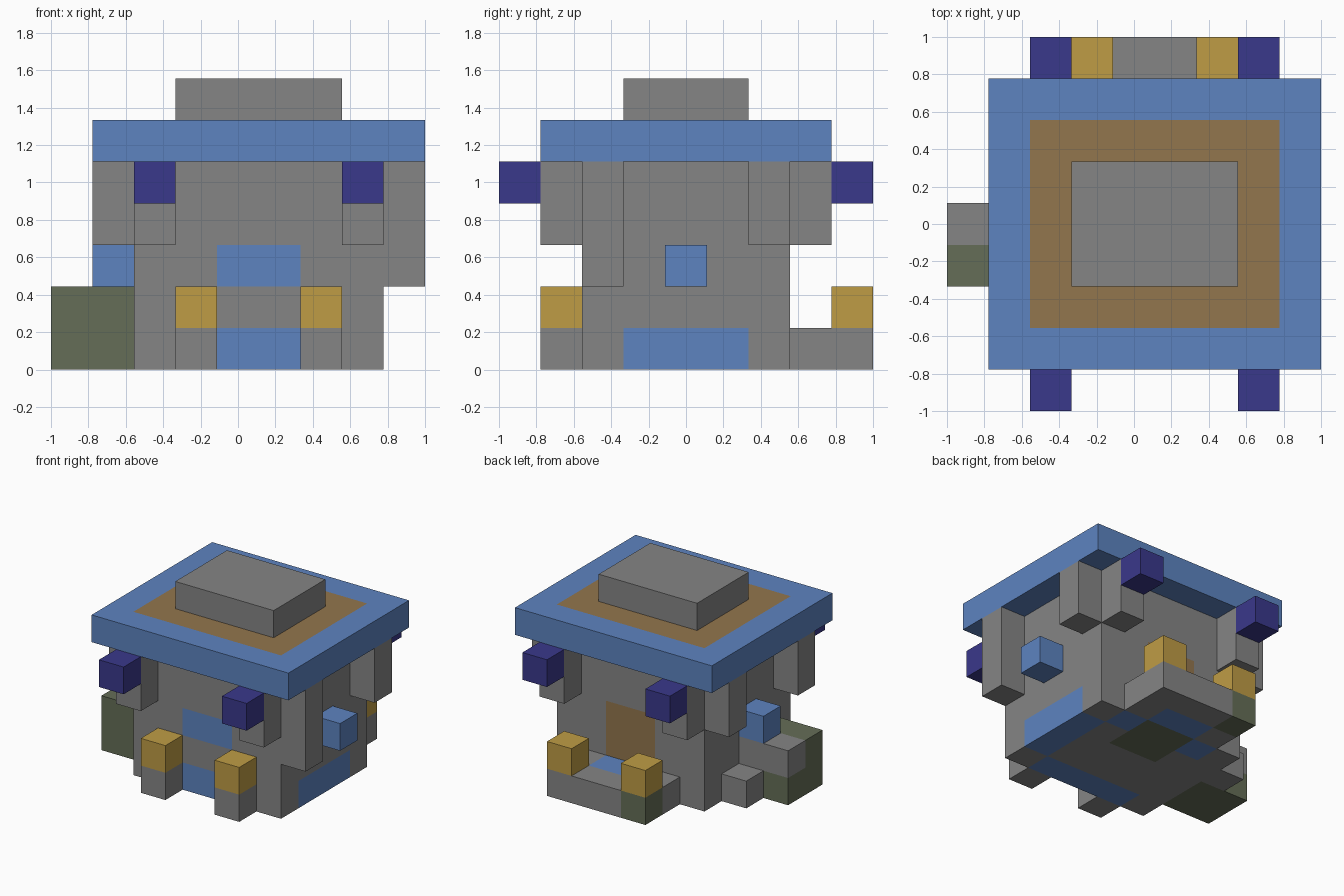
import bpy
import bmesh
from mathutils import Vector

if "Cube" in bpy.data.objects:
    bpy.data.objects.remove(bpy.data.objects["Cube"])

U = 2 / 9                          # one building block
ORIGIN = Vector((-1, -1, 0))


def material(name, rgb):
    m = bpy.data.materials.new(name)
    m.use_nodes = True
    m.diffuse_color = (*rgb, 1)
    m.node_tree.nodes["Principled BSDF"].inputs["Base Color"].default_value = (*rgb, 1)
    return m


stone = material("stone grey", (0.235, 0.235, 0.235))
blue = material("sky blue", (0.11, 0.23, 0.53))
gold = material("gold", (0.52, 0.335, 0.06))
navy = material("navy", (0.042, 0.04, 0.26))
moss = material("moss green", (0.13, 0.155, 0.095))
brown = material("wood brown", (0.29, 0.18, 0.075))


def block(name, lo, hi, mat, painted=()):
    """Box spanning block cells lo to hi (inclusive); painted = (lo, hi, material) cell regions."""
    bm = bmesh.new()
    bmesh.ops.create_cube(bm, size=1)
    a, b = Vector(lo), Vector(hi) + Vector((1, 1, 1))
    for v in bm.verts:
        v.co = [a[n] if v.co[n] < 0 else b[n] for n in range(3)]
    mats = [mat]
    if painted:
        # cut along the block grid, then colour faces by the cell they belong to
        for n in range(3):
            normal = [int(n == m) for m in range(3)]
            for s in range(lo[n] + 1, hi[n] + 1):
                bmesh.ops.bisect_plane(bm, geom=bm.verts[:] + bm.edges[:] + bm.faces[:],
                                       plane_co=[s * c for c in normal], plane_no=normal)
        bm.normal_update()
        for f in bm.faces:
            cell = f.calc_center_median() - f.normal * 0.5
            for p_lo, p_hi, p_mat in painted:
                if all(p_lo[n] < cell[n] < p_hi[n] + 1 for n in range(3)):
                    if p_mat not in mats:
                        mats.append(p_mat)
                    f.material_index = mats.index(p_mat)
    for v in bm.verts:
        v.co = v.co * U + ORIGIN
    mesh = bpy.data.meshes.new(name)
    bm.to_mesh(mesh)
    bm.free()
    for m in mats:
        mesh.materials.append(m)
    obj = bpy.data.objects.new(name, mesh)
    bpy.context.collection.objects.link(obj)
    return obj


# Main walls with window, door and base panels
block("walls", (2, 2, 0), (7, 6, 4), stone, [
    ((3, 2, 0), (6, 2, 0), blue),
    ((7, 3, 0), (7, 5, 0), blue),
    ((3, 6, 0), (6, 6, 0), blue),
    ((4, 5, 0), (5, 6, 0), moss),
    ((4, 2, 2), (5, 2, 2), blue),
    ((4, 6, 1), (5, 6, 2), brown),
])

# Roof with wooden inlay and raised cap
block("roof", (1, 1, 5), (8, 7, 5), blue, [((2, 2, 5), (7, 6, 5), brown)])
for v_face in bpy.data.objects["roof"].data.polygons:
    if v_face.normal.z < -0.5:
        v_face.material_index = 0
block("roof_cap", (3, 3, 6), (6, 5, 6), stone)

# Corner brackets below the eaves, and hanging lamps
for side, i, outer in (("right", 2, 1), ("left", 7, 8)):
    for end, j, bracket_j, lamp_j in (("front", 2, 1, 0), ("back", 6, 7, 8)):
        low = 2 if (side, end) == ("left", "front") else 3
        block(f"{end}_{side}_bracket", (i, bracket_j, 3), (i, bracket_j, 4), stone)
        block(f"{end}_{side}_side_bracket", (outer, j, low), (outer, j, 4), stone)
        block(f"{end}_{side}_lamp", (i, lamp_j, 4), (i, lamp_j, 4), navy)
    block(f"{side}_window_box", (outer, 4, 2), (outer, 4, 2), blue)

# Front posts with gold tops
for side, i in (("right", 3), ("left", 6)):
    block(f"front_{side}_post", (i, 1, 0), (i, 1, 0), stone)
    block(f"front_{side}_post_top", (i, 1, 1), (i, 1, 1), gold)
    block(f"back_{side}_post_top", (i, 8, 1), (i, 8, 1), gold)

# Back porch with inlaid path
block("porch", (3, 7, 0), (6, 8, 0), stone, [
    ((4, 7, 0), (5, 7, 0), blue),
    ((3, 8, 0), (3, 8, 0), moss),
])

# Mossy annex and step on the right side
block("annex", (0, 3, 0), (1, 4, 1), moss, [((0, 4, 1), (1, 4, 1), stone)])
block("side_step", (1, 5, 0), (1, 5, 0), stone)
